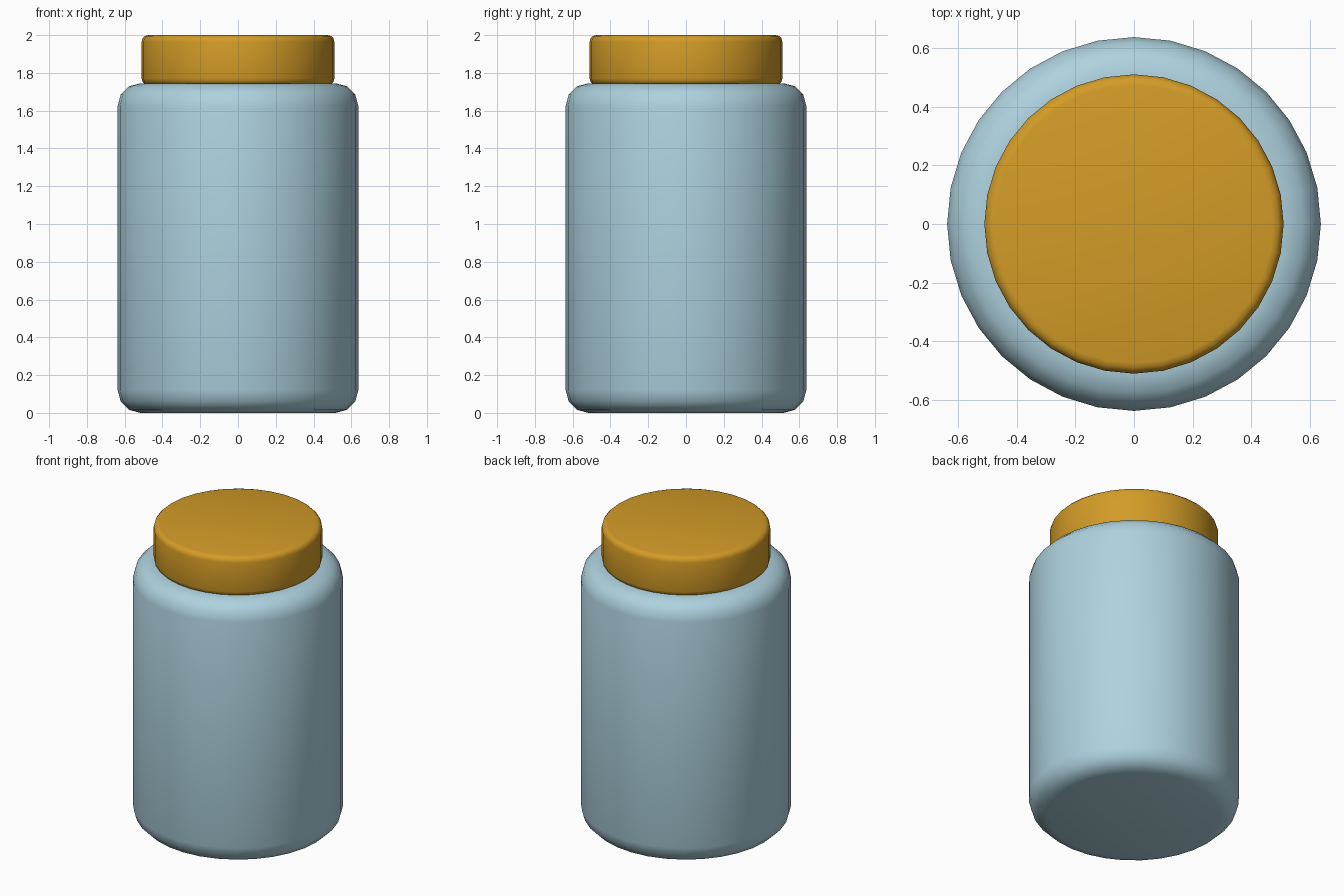
import bpy
import math

if "Cube" in bpy.data.objects:
    bpy.data.objects.remove(bpy.data.objects["Cube"])

SIDES = 32


def material(name, color):
    mat = bpy.data.materials.new(name)
    mat.diffuse_color = (*color, 1.0)
    mat.use_nodes = True
    mat.node_tree.nodes["Principled BSDF"].inputs["Base Color"].default_value = mat.diffuse_color
    return mat


def rounded_cylinder(name, radius, bottom, top, bevel, segments, mat):
    # Capped cylinder with both rims rounded
    bpy.ops.mesh.primitive_cylinder_add(
        vertices=SIDES, radius=radius, depth=top - bottom,
        location=(0, 0, (bottom + top) / 2))
    obj = bpy.context.object
    obj.name = name
    obj.data.materials.append(mat)
    mod = obj.modifiers.new("rounded_rims", 'BEVEL')
    mod.width = bevel
    mod.segments = segments
    mod.limit_method = 'ANGLE'
    mod.angle_limit = math.radians(40)
    bpy.ops.object.modifier_apply(modifier=mod.name)
    bpy.ops.object.shade_smooth_by_angle(angle=math.radians(40))
    return obj


pale_blue = material("pale_blue", (0.42, 0.64, 0.73))
amber = material("amber", (0.65, 0.33, 0.02))

# Jar body with broad rounded shoulders and base
rounded_cylinder("jar_body", 0.637, 0.0, 1.745, 0.12, 3, pale_blue)

# Screw lid resting on the body
rounded_cylinder("lid", 0.51, 1.735, 2.0, 0.035, 3, amber)
